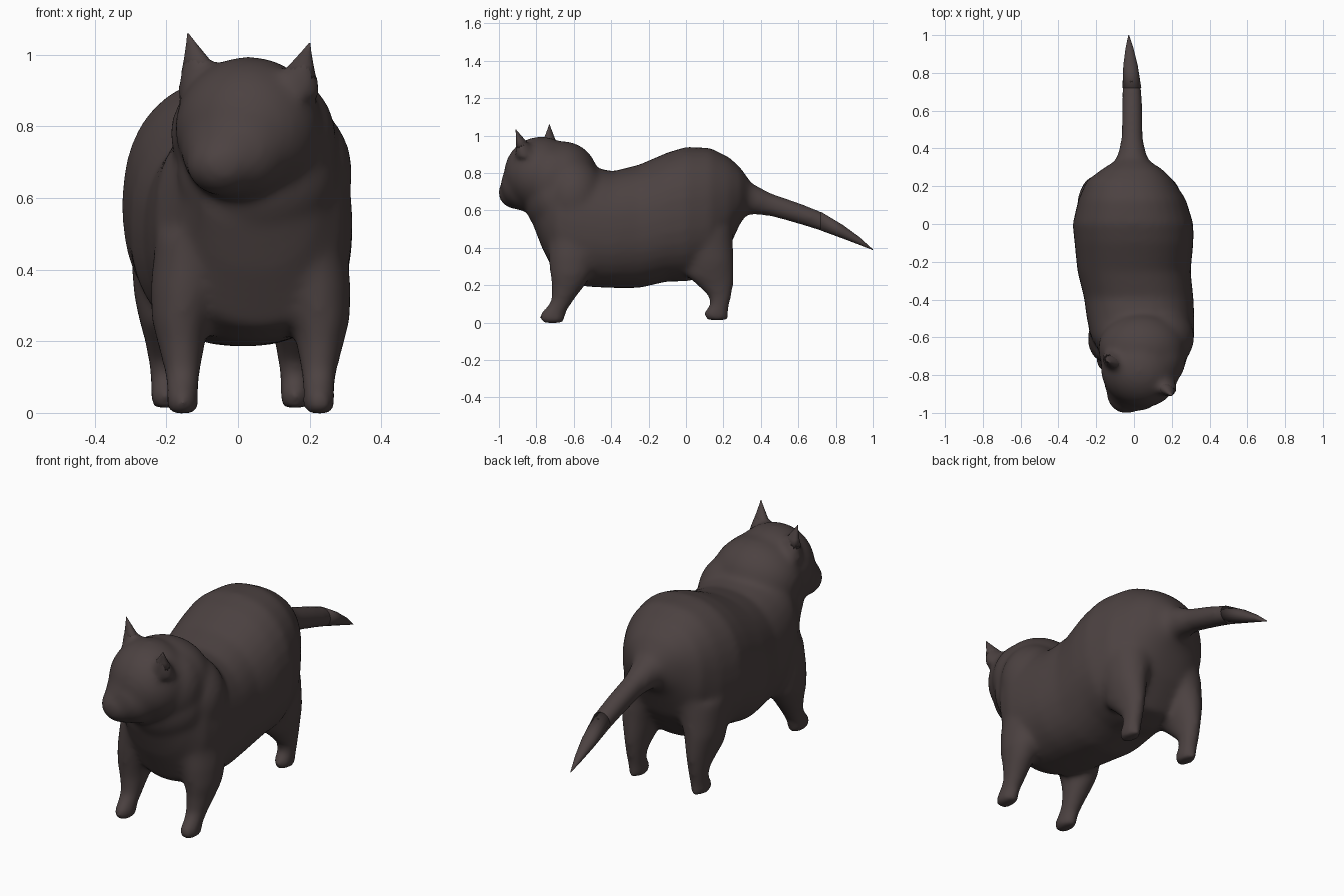
import bpy, bmesh, math
from mathutils import Vector, Matrix

fur = bpy.data.materials.new("dark brown fur")
fur.diffuse_color = (0.072, 0.054, 0.053, 1)


def loft(bm, rings, n=24, power=2.0):
    """Skin closed rings given as (centre, half-axis u, half-axis v)."""
    loops = []
    for c, u, v in rings:
        c, u, v = Vector(c), Vector(u), Vector(v)
        loop = []
        for i in range(n):
            a = 2 * math.pi * i / n
            s, t = [math.copysign(abs(k) ** (2 / power), k) for k in (math.cos(a), math.sin(a))]
            loop.append(bm.verts.new(c + u * s + v * t))
        loops.append(loop)
    for a, b in zip(loops, loops[1:]):
        for i in range(n):
            j = (i + 1) % n
            bm.faces.new((a[i], a[j], b[j], b[i]))
    bm.faces.new(loops[0][::-1])
    bm.faces.new(loops[-1])


def ball(bm, centre, radii, turn=0.0):
    m = Matrix.Translation(centre) @ Matrix.Rotation(turn, 4, 'Z') @ Matrix.Diagonal((*radii, 1))
    bmesh.ops.create_uvsphere(bm, u_segments=28, v_segments=18, radius=1, matrix=m)


def finish(bm, name):
    bmesh.ops.recalc_face_normals(bm, faces=bm.faces)
    for f in bm.faces:
        f.smooth = True
    mesh = bpy.data.meshes.new(name)
    bm.to_mesh(mesh)
    bm.free()
    mesh.materials.append(fur)
    ob = bpy.data.objects.new(name, mesh)
    bpy.context.collection.objects.link(ob)
    return ob


TURN = -0.49  # the head looks slightly to one side
across = Vector((math.cos(TURN), math.sin(TURN), 0))
ahead = Vector((-across.y, across.x, 0))


def ear_rings(base, tip, steps, grow=1.0):
    base, tip = Vector(base), Vector(tip)
    return [(base.lerp(tip, t), across * w * grow, ahead * w * grow * 0.65) for t, w in steps]


def tail_rings(points, grow=0.0):
    return [((-0.01 - 0.06 * max(0, y - 0.7), y, z), (w + grow, 0, 0), (0, 0, h + grow))
            for y, z, w, h in points]


ears = (("left_ear", (-0.082, -0.73, 0.89), (-0.14, -0.73, 1.06)),
        ("right_ear", (0.143, -0.84, 0.88), (0.2, -0.91, 1.033)))
ear_steps = ((0, 0.085), (0.35, 0.06), (0.6, 0.036), (0.85, 0.014), (1, 0.002))
# Tail: y, centre z, half width, half height
tail = [(0.22, 0.69, 0.15, 0.14), (0.31, 0.675, 0.10, 0.095), (0.37, 0.657, 0.073, 0.077),
        (0.45, 0.632, 0.055, 0.06), (0.6, 0.585, 0.052, 0.055), (0.72, 0.543, 0.05, 0.05),
        (0.84, 0.485, 0.038, 0.036), (0.93, 0.435, 0.021, 0.02), (1.0, 0.39, 0.002, 0.002)]

bm = bmesh.new()

# Torso: y, centre x, half width, bottom, top
torso = [(0.34, -0.01, 0.08, 0.60, 0.76), (0.29, -0.01, 0.16, 0.53, 0.83),
         (0.23, -0.02, 0.23, 0.40, 0.885), (0.13, -0.01, 0.285, 0.25, 0.935),
         (0.0, -0.005, 0.32, 0.22, 0.94), (-0.1, 0.0, 0.315, 0.22, 0.91),
         (-0.25, 0.0, 0.30, 0.185, 0.845), (-0.39, 0.025, 0.29, 0.185, 0.81),
         (-0.5, 0.035, 0.285, 0.19, 0.83), (-0.6, 0.045, 0.275, 0.2, 0.87),
         (-0.69, 0.06, 0.235, 0.24, 0.90), (-0.77, 0.05, 0.185, 0.40, 0.88),
         (-0.82, 0.03, 0.15, 0.53, 0.82)]
loft(bm, [((x, y, (b + t) / 2), (w, 0, 0), (0, 0, (t - b) / 2)) for y, x, w, b, t in torso],
     n=32, power=2.3)

# Shoulder, neck, cheek, throat, skull, snout and muzzle
ball(bm, (0.135, -0.6, 0.67), (0.185, 0.17, 0.21))
ball(bm, (0.04, -0.66, 0.78), (0.23, 0.19, 0.19))
ball(bm, (0.12, -0.715, 0.76), (0.155, 0.16, 0.185))
ball(bm, (0.055, -0.71, 0.67), (0.225, 0.155, 0.2))
ball(bm, (0.03, -0.775, 0.795), (0.21, 0.195, 0.20), TURN)
ball(bm, (-0.005, -0.85, 0.735), (0.16, 0.135, 0.14), TURN)
ball(bm, (-0.04, -0.90, 0.695), (0.105, 0.105, 0.09), TURN)

# Legs: z, x shift, y, half width, half depth
front_leg = [(0.50, -0.04, -0.59, 0.115, 0.15), (0.35, -0.01, -0.605, 0.1, 0.13),
             (0.26, 0.004, -0.615, 0.083, 0.112), (0.2, 0.004, -0.628, 0.068, 0.09),
             (0.12, 0, -0.66, 0.052, 0.06), (0.075, 0, -0.69, 0.045, 0.062),
             (0.05, 0, -0.713, 0.044, 0.07), (0.015, 0, -0.715, 0.045, 0.07),
             (-0.002, 0, -0.712, 0.036, 0.055)]
back_leg = [(0.50, -0.03, 0.10, 0.13, 0.15), (0.33, 0, 0.125, 0.09, 0.13),
            (0.25, 0, 0.13, 0.072, 0.127), (0.2, 0, 0.157, 0.058, 0.098),
            (0.14, 0, 0.183, 0.048, 0.06), (0.09, 0, 0.18, 0.043, 0.052),
            (0.065, 0, 0.162, 0.043, 0.064), (0.035, 0, 0.16, 0.044, 0.066),
            (0.014, 0, 0.168, 0.036, 0.058)]
for leg, foot_x in ((front_leg, -0.155), (front_leg, 0.226), (back_leg, -0.202), (back_leg, 0.16)):
    side = math.copysign(1, foot_x)
    loft(bm, [((foot_x + side * s, y, z), (w, 0, 0), (0, d, 0)) for z, s, y, w, d in leg])

# Roots of the ears and tail, so they blend into the body
for name, base, tip in ears:
    loft(bm, ear_rings(base, tip, ear_steps[:4], 1.12), n=16)
loft(bm, tail_rings(tail[:7], 0.003), n=20)

# Fuse everything into one soft skin
body = finish(bm, "cat_body")
remesh = body.modifiers.new("fuse", 'REMESH')
remesh.mode = 'VOXEL'
remesh.voxel_size = 0.014
remesh.use_smooth_shade = True
smooth = body.modifiers.new("soften", 'SMOOTH')
smooth.factor = 0.5
smooth.iterations = 18

# Pointed ear tips and tail end
for name, base, tip in ears:
    bm = bmesh.new()
    loft(bm, ear_rings(base, tip, ear_steps[1:]), n=16)
    finish(bm, name)
bm = bmesh.new()
loft(bm, tail_rings(tail[5:]), n=20)
finish(bm, "tail_end")
